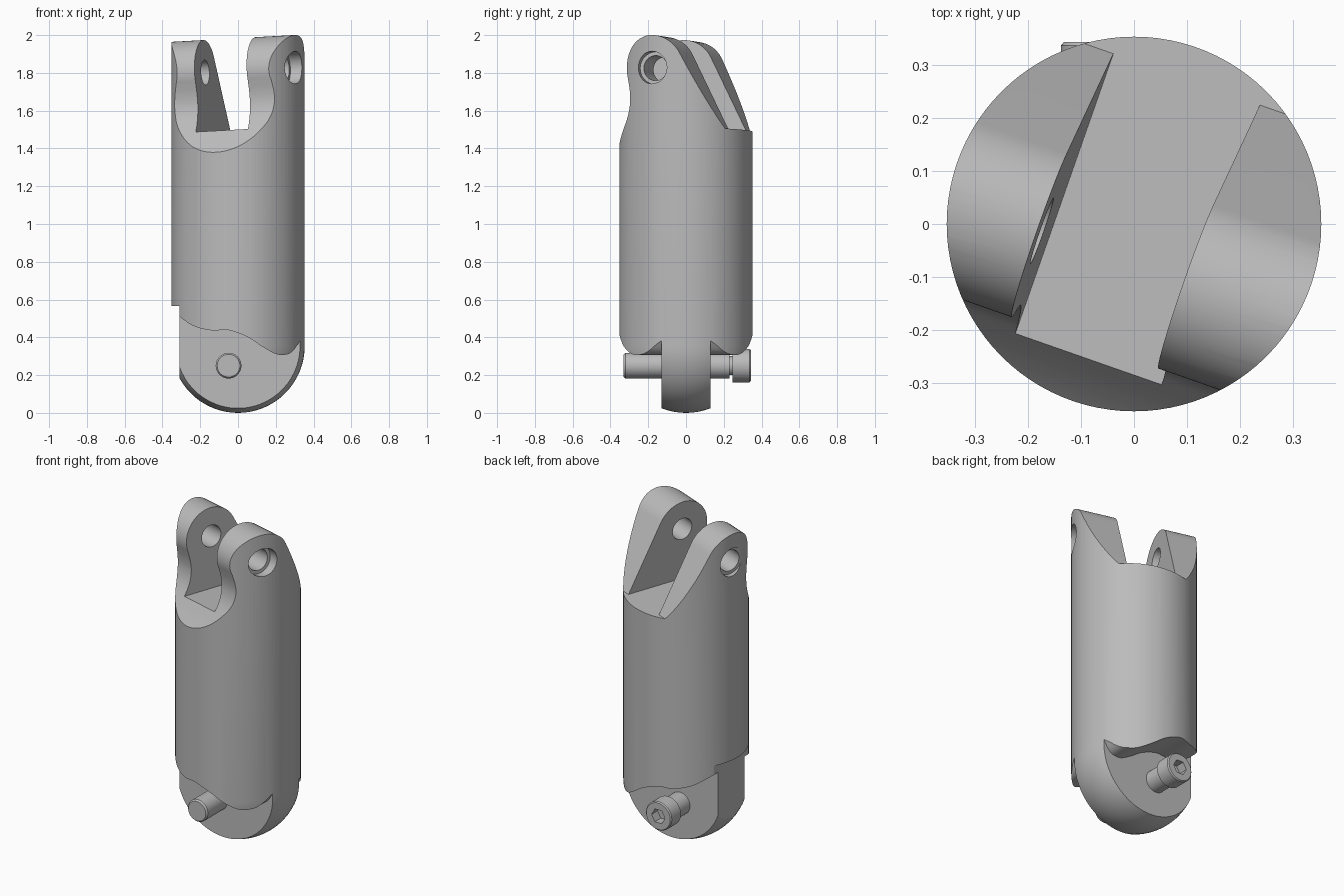
import bpy, bmesh
from math import pi, sin, cos, radians, tau
from mathutils import Matrix, Vector

cube = bpy.data.objects.get("Cube")
if cube:
    bpy.data.objects.remove(cube, do_unlink=True)

grey = bpy.data.materials.new("plain grey")
grey.use_nodes = True
grey.diffuse_color = (0.5, 0.5, 0.5, 1)
grey.node_tree.nodes["Principled BSDF"].inputs["Base Color"].default_value = (0.5, 0.5, 0.5, 1)


def finish(name, bm, matrix=Matrix()):
    bmesh.ops.recalc_face_normals(bm, faces=bm.faces[:])
    bm.transform(matrix)
    mesh = bpy.data.meshes.new(name)
    bm.to_mesh(mesh)
    bm.free()
    mesh.materials.append(grey)
    obj = bpy.data.objects.new(name, mesh)
    bpy.context.collection.objects.link(obj)
    return obj


def revolve(name, profile, segments, matrix=Matrix()):
    """Spin (radius, height) points round the z axis."""
    bm = bmesh.new()
    verts = [bm.verts.new((r, 0, z)) for r, z in profile]
    edges = [bm.edges.new(pair) for pair in zip(verts, verts[1:])]
    bmesh.ops.spin(bm, geom=verts + edges, cent=(0, 0, 0), axis=(0, 0, 1),
                   angle=tau, steps=segments, use_duplicate=False)
    bmesh.ops.remove_doubles(bm, verts=bm.verts[:], dist=0.0002)
    return finish(name, bm, matrix)


def prism(name, outline, axis, low, high, matrix=Matrix()):
    """Extrude a 2D outline (u, z) along the x or y axis."""
    bm = bmesh.new()
    place = (lambda u, w, z: (w, u, z)) if axis == "x" else (lambda u, w, z: (u, w, z))
    ends = [[bm.verts.new(place(u, w, z)) for u, z in outline] for w in (low, high)]
    for end in ends:
        bm.faces.new(end)
    a, b = ends
    for i in range(len(a)):
        bm.faces.new((a[i - 1], a[i], b[i], b[i - 1]))
    return finish(name, bm, matrix)


def box(u0, u1, z0, z1):
    return [(u0, z0), (u1, z0), (u1, z1), (u0, z1)]


def circle(u, z, r, count=48):
    return [(u + r * cos(tau * i / count), z + r * sin(tau * i / count)) for i in range(count)]


def smooth_curve(points, steps=5):
    """Catmull-Rom curve through the points."""
    pts = [Vector(p) for p in points]
    pts = [2 * pts[0] - pts[1]] + pts + [2 * pts[-1] - pts[-2]]
    out = []
    for a, b, c, d in zip(pts, pts[1:], pts[2:], pts[3:]):
        for i in range(steps):
            t = i / steps
            out.append(tuple(0.5 * (2 * b + (c - a) * t + (2 * a - 5 * b + 4 * c - d) * t**2
                                    + (3 * b - a - 3 * c + d) * t**3)))
    return out + [tuple(points[-1])]


def boolean(target, tool, operation="DIFFERENCE"):
    tool.hide_render = True
    mod = target.modifiers.new("cut", "BOOLEAN")
    mod.operation, mod.solver, mod.object = operation, "EXACT", tool
    bpy.context.view_layer.objects.active = target
    bpy.ops.object.modifier_apply(modifier=mod.name)
    bpy.data.objects.remove(tool, do_unlink=True)


def smooth(obj):
    bpy.ops.object.select_all(action="DESELECT")
    obj.select_set(True)
    bpy.context.view_layer.objects.active = obj
    bpy.ops.object.shade_smooth_by_angle(angle=radians(25))


# Round body with a domed bottom
R = 0.353
dome = [(R * sin(pi / 2 * i / 16), R - R * cos(pi / 2 * i / 16)) for i in range(17)]
body = revolve("body", dome + [(R, 2.2), (0, 2.2)], 96)

# Upper fork: turned and slightly tilted frame with its origin on the slot floor
fork = (Matrix.Translation((0, 0, 1.495)) @ Matrix.Rotation(radians(-19.3), 4, "Z")
        @ Matrix.Rotation(radians(-3), 4, "Y"))
eye_u, eye_z, eye_r = -0.07, 0.315, 0.172
eye = [(eye_u + eye_r * cos(a), eye_z + eye_r * sin(a))
       for a in (radians(27 + 173 * i / 28) for i in range(29))]
neck = smooth_curve([eye[-1], (-0.219, 0.2), (-0.215, 0.145), (-0.224, 0.09), (-0.244, 0.04),
                     (-0.274, -0.008), (-0.312, -0.063), (-0.353, -0.115), (-0.42, -0.19)])
lug_outline = [(-0.6, -2), (0.6, -2), (0.6, 0), (0.29, 0)] + eye + neck[1:] + [(-0.6, -0.35)]
boolean(body, prism("lug_shape", lug_outline, "x", -1, 1, fork), "INTERSECT")
boolean(body, prism("fork_slot", box(-0.143, 0.15, 0, 1), "y", -1, 1, fork))

# Cross bore with a wider recess on each outer side
boolean(body, prism("bore", circle(eye_u, eye_z, 0.066), "x", -1, 1, fork))
for low, high in ((-1, -0.305), (0.305, 1)):
    boolean(body, prism("recess", circle(eye_u, eye_z, 0.086), "x", low, high, fork))

# Lower tongue: wavy-topped cuts at front and back, flat notch on one side
wave = smooth_curve([(-0.5, 0.66), (-0.4, 0.58), (-0.31, 0.51), (-0.25, 0.468), (-0.2, 0.448),
                     (-0.13, 0.436), (-0.05, 0.438), (0.05, 0.402), (0.13, 0.35), (0.2, 0.312),
                     (0.25, 0.308), (0.29, 0.327), (0.33, 0.385), (0.4, 0.5)])
for low, high in ((-1, -0.129), (0.129, 1)):
    boolean(body, prism("tongue_cut", wave + [(0.5, -0.5), (-0.5, -0.5)], "y", low, high))
boolean(body, prism("side_notch", box(-1, -0.31, -0.5, 0.565), "y", -1, 1))
smooth(body)

# Cross pin with a socket head at the back
pin_profile = [(0, -0.33), (0.06, -0.33), (0.068, -0.32), (0.068, 0.23), (0.05, 0.23),
               (0.05, 0.247), (0.088, 0.247), (0.088, 0.336), (0.082, 0.343), (0, 0.343)]
pin = revolve("pin", pin_profile, 48,
              Matrix.Translation((-0.05, 0, 0.25)) @ Matrix.Rotation(radians(-90), 4, "X"))
boolean(pin, prism("hex_socket", circle(-0.05, 0.25, 0.046, 6), "y", 0.285, 0.5))
smooth(pin)
